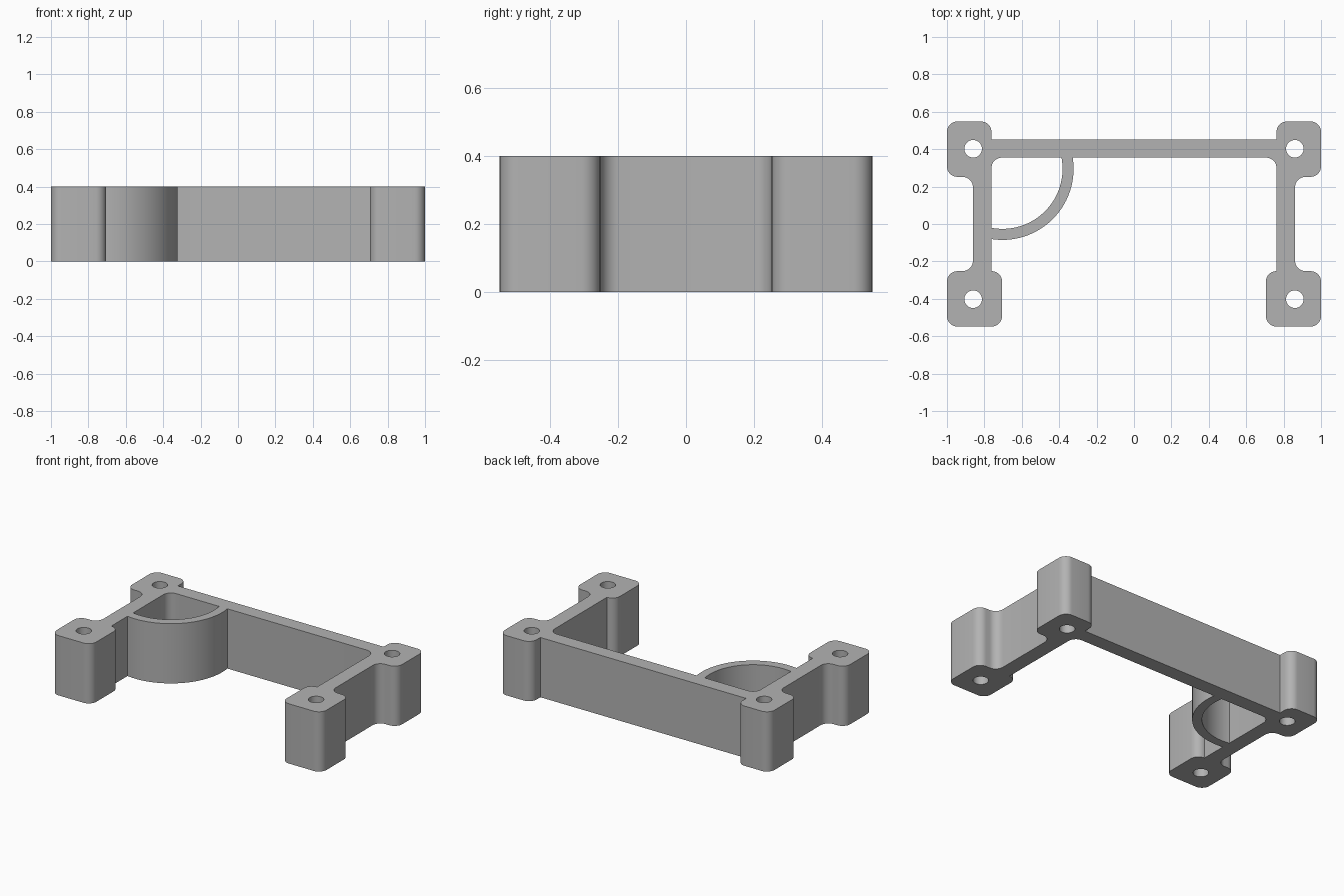
import bpy, bmesh
from math import acos, asin, cos, sin, pi, sqrt, tan
from mathutils import Vector

HEIGHT, R = 0.4, 0.056
WALL_IN, WALL_OUT = 0.762, 0.861      # side wall faces
BACK_IN, BACK_OUT = 0.355, 0.452      # back wall faces
PAD_END, PAD_EDGE = 0.548, 0.252      # mounting pad extents in y
GUIDE, GUIDE_OUT, GUIDE_IN = Vector((-0.703, 0.295)), 0.38, 0.321

if "Cube" in bpy.data.objects:
    bpy.data.objects.remove(bpy.data.objects["Cube"])


def arc(centre, radius, start, end, steps):
    return [Vector((centre[0] + radius * cos(start + (end - start) * i / steps),
                    centre[1] + radius * sin(start + (end - start) * i / steps)))
            for i in range(steps + 1)]


def rounded(corners, steps=8):
    """Closed outline from (x, y, radius) corners."""
    points = []
    for i, (x, y, radius) in enumerate(corners):
        p = Vector((x, y))
        if not radius:
            points.append(p)
            continue
        a = (Vector(corners[i - 1][:2]) - p).normalized()
        b = (Vector(corners[(i + 1) % len(corners)][:2]) - p).normalized()
        half = a.angle(b) / 2
        centre = p + (a + b).normalized() * radius / sin(half)
        begin = p + a * radius / tan(half) - centre
        finish = p + b * radius / tan(half) - centre
        for k in range(steps + 1):
            t = k / steps * (pi - 2 * half)
            points.append(centre + (begin * sin(pi - 2 * half - t) + finish * sin(t))
                          / sin(pi - 2 * half))
    return points


def guide_arc(radius):
    """Curved guide from the side wall round to the back wall."""
    start = -acos((-WALL_IN - GUIDE.x) / radius)
    end = asin((BACK_IN - GUIDE.y) / radius)
    return arc(GUIDE, radius, start, end, 40)


# Right-hand frame side: back pad, side wall, front pad
side = [(-WALL_IN, BACK_OUT, 0), (-WALL_IN, PAD_END, R), (-1, PAD_END, R),
        (-1, PAD_EDGE, R), (-WALL_OUT, PAD_EDGE, R), (-WALL_OUT, -PAD_EDGE, R),
        (-1, -PAD_EDGE, R), (-1, -PAD_END, R), (-0.705, -PAD_END, R),
        (-0.705, -PAD_EDGE, R), (-WALL_IN, -PAD_EDGE, 0)]
mirrored = [(-x, y, r) for x, y, r in reversed(side)]
guide = [(p.x, p.y, 0) for p in guide_arc(GUIDE_OUT)]
outline = rounded(side + guide + [(WALL_IN, BACK_IN, R)] + mirrored)

# Pocket behind the guide, and the four screw holes
pocket = rounded([(p.x, p.y, 0) for p in guide_arc(GUIDE_IN)] + [(-WALL_IN, BACK_IN, R)])
holes = [arc((sx * 0.86, sy * 0.402), 0.047, 0, 2 * pi, 32)[:-1]
         for sx in (-1, 1) for sy in (-1, 1)]

# Fill the profile and extrude it
bm = bmesh.new()
for loop in [outline, pocket] + holes:
    verts = [bm.verts.new((p.x, p.y, 0)) for p in loop]
    for i, v in enumerate(verts):
        bm.edges.new((verts[i - 1], v))
bmesh.ops.triangle_fill(bm, edges=bm.edges[:], use_beauty=True, normal=(0, 0, 1))
result = bmesh.ops.extrude_face_region(bm, geom=bm.faces[:], use_keep_orig=True)
top = [g for g in result["geom"] if isinstance(g, bmesh.types.BMVert)]
bmesh.ops.translate(bm, verts=top, vec=(0, 0, HEIGHT))
bmesh.ops.recalc_face_normals(bm, faces=bm.faces[:])

mesh = bpy.data.meshes.new("mounting_frame")
bm.to_mesh(mesh)
bm.free()
frame = bpy.data.objects.new("mounting_frame", mesh)
bpy.context.collection.objects.link(frame)

grey = bpy.data.materials.new("plain grey")
grey.use_nodes = True
colour = (0.45, 0.45, 0.45, 1)
grey.diffuse_color = colour
grey.node_tree.nodes["Principled BSDF"].inputs["Base Color"].default_value = colour
mesh.materials.append(grey)

bpy.ops.object.select_all(action="DESELECT")
frame.select_set(True)
bpy.context.view_layer.objects.active = frame
bpy.ops.object.shade_smooth_by_angle(angle=pi / 6)
